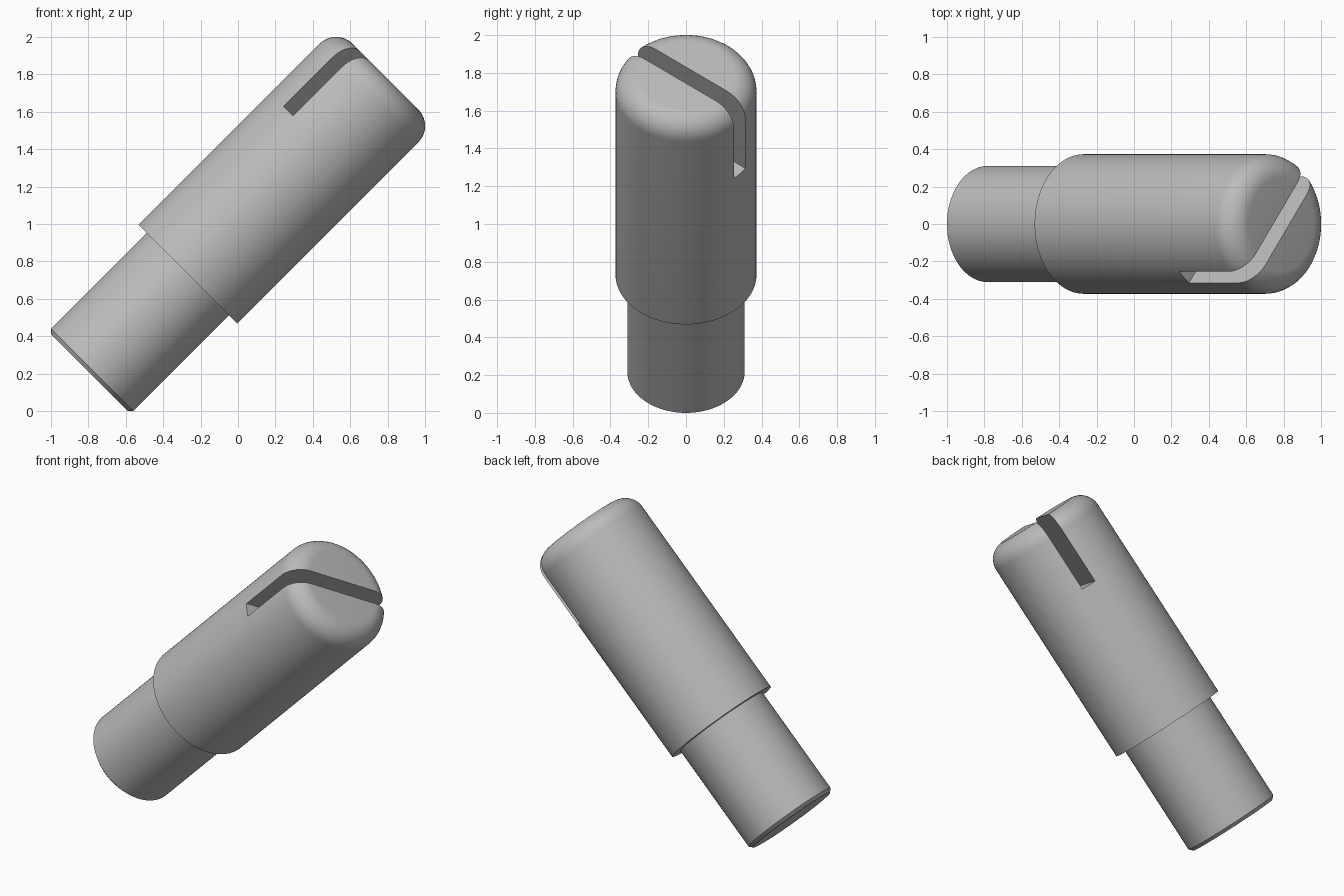
import bpy, bmesh
from math import sin, cos, pi, radians
from mathutils import Matrix, Vector

cube = bpy.data.objects.get("Cube")
if cube:
    bpy.data.objects.remove(cube, do_unlink=True)

UNIT = 0.0622                      # one modelling unit of the pin
HEAD_R, SHANK_R = 6 * UNIT, 5 * UNIT
FILLET, CHAMFER = 2 * UNIT, 0.0215
TOP = 1.1145
BOTTOM = TOP - 36 * UNIT
SHOULDER = BOTTOM + 12 * UNIT
SLOT_W, SLOT_DEPTH = 1.5 * UNIT, 8 * UNIT
ARC_STEPS = 10

steel = bpy.data.materials.new("grey steel")
steel.use_nodes = True
GREY = (0.5, 0.5, 0.5, 1)
steel.diffuse_color = GREY
steel.node_tree.nodes["Principled BSDF"].inputs["Base Color"].default_value = GREY

# The pin leans 45 degrees towards +x
tilt = Matrix.Translation((0, 0, 1)) @ Matrix.Rotation(radians(45), 4, "Y")


def add_object(name, bm):
    bmesh.ops.recalc_face_normals(bm, faces=bm.faces)
    mesh = bpy.data.meshes.new(name)
    bm.to_mesh(mesh)
    bm.free()
    mesh.materials.append(steel)
    obj = bpy.data.objects.new(name, mesh)
    bpy.context.collection.objects.link(obj)
    return obj


# Stepped pin: half profile turned round its axis
profile = [(0, BOTTOM), (SHANK_R - CHAMFER, BOTTOM), (SHANK_R, BOTTOM + CHAMFER),
           (SHANK_R, SHOULDER), (HEAD_R, SHOULDER)]
for i in range(ARC_STEPS + 1):
    a = pi / 2 * i / ARC_STEPS
    profile.append((HEAD_R - FILLET + FILLET * cos(a), TOP - FILLET + FILLET * sin(a)))
profile.append((0, TOP))

bm = bmesh.new()
verts = [bm.verts.new((r, 0, z)) for r, z in profile]
edges = [bm.edges.new(pair) for pair in zip(verts, verts[1:])]
bmesh.ops.spin(bm, geom=verts + edges, cent=(0, 0, 0), axis=(0, 0, 1),
               angle=2 * pi, steps=96, use_duplicate=False)
bmesh.ops.remove_doubles(bm, verts=bm.verts, dist=1e-5)
bm.transform(tilt)
pin = add_object("slotted_pin", bm)

# Straight slot across the rounded end
bm = bmesh.new()
bmesh.ops.create_cube(bm, size=1)
bm.transform(tilt @ Matrix.Translation((0, 0, TOP)) @ Matrix.Rotation(radians(50.3), 4, "Z")
             @ Matrix.Diagonal(Vector((1, SLOT_W, 2 * SLOT_DEPTH, 1))))
cutter = add_object("slot_cutter", bm)
cutter.hide_render = True

cut = pin.modifiers.new("slot", "BOOLEAN")
cut.operation = "DIFFERENCE"
cut.solver = "EXACT"
cut.object = cutter
bpy.ops.object.select_all(action="DESELECT")
pin.select_set(True)
bpy.context.view_layer.objects.active = pin
bpy.ops.object.modifier_apply(modifier=cut.name)
bpy.data.objects.remove(cutter, do_unlink=True)

# Smooth turned surfaces, crisp machined edges
bpy.ops.object.shade_smooth_by_angle(angle=radians(30))
